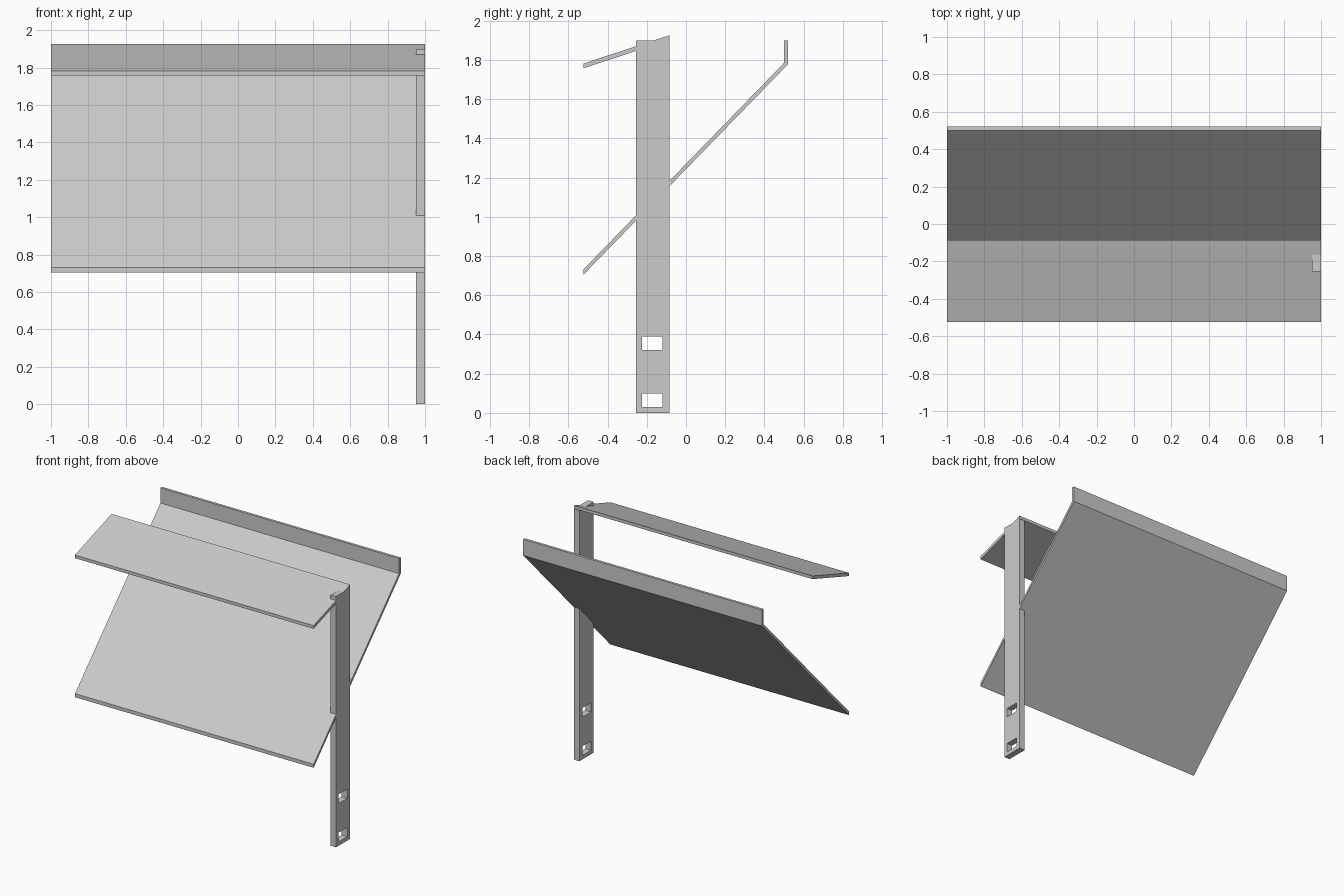
import bpy
import bmesh

cube = bpy.data.objects.get("Cube")
if cube:
    bpy.data.objects.remove(cube, do_unlink=True)

# Single painted-metal colour
grey = bpy.data.materials.new("light grey")
grey.use_nodes = True
colour = (0.6, 0.6, 0.6, 1)
grey.diffuse_color = colour
grey.node_tree.nodes["Principled BSDF"].inputs["Base Color"].default_value = colour


def extrude_profile(name, profile, x0, x1):
    """Solid with a (y, z) side profile, running from x0 to x1."""
    bm = bmesh.new()
    face = bm.faces.new([bm.verts.new((x0, y, z)) for y, z in profile])
    grown = bmesh.ops.extrude_face_region(bm, geom=[face])
    moved = [v for v in grown["geom"] if isinstance(v, bmesh.types.BMVert)]
    bmesh.ops.translate(bm, verts=moved, vec=(x1 - x0, 0, 0))
    bmesh.ops.recalc_face_normals(bm, faces=bm.faces)
    mesh = bpy.data.meshes.new(name)
    bm.to_mesh(mesh)
    bm.free()
    mesh.materials.append(grey)
    obj = bpy.data.objects.new(name, mesh)
    bpy.context.collection.objects.link(obj)
    return obj


def rectangle(y0, y1, z0, z1):
    return [(y0, z0), (y1, z0), (y1, z1), (y0, z1)]


# Upright post at one end
post_x = 0.953
front, back = -0.255, -0.085
post = extrude_profile("support_post", rectangle(front, back, 0, 1.9), post_x, 1)

# Two mounting slots cut through the foot of the post
for z in (0.03, 0.32):
    cutter = extrude_profile("slot_cutter", rectangle(-0.225, -0.12, z, z + 0.07), 0.9, 1.1)
    cutter.hide_render = True
    slot = post.modifiers.new("slot", "BOOLEAN")
    slot.operation = "DIFFERENCE"
    slot.solver = "EXACT"
    slot.object = cutter
    bpy.context.view_layer.objects.active = post
    bpy.ops.object.modifier_apply(modifier=slot.name)
    bpy.data.objects.remove(cutter, do_unlink=True)

# Sloping main panel with an upright lip along its high back edge
extrude_profile("sloped_panel", [
    (-0.523, 0.705), (0.52, 1.778), (0.52, 1.9),
    (0.5, 1.9), (0.5, 1.785), (-0.523, 0.732),
], -1, 1)

# Shallow canopy panel on top of the post
extrude_profile("canopy_panel", [
    (-0.523, 1.758), (back, 1.902), (back, 1.926), (-0.523, 1.782),
], -1, 1)
